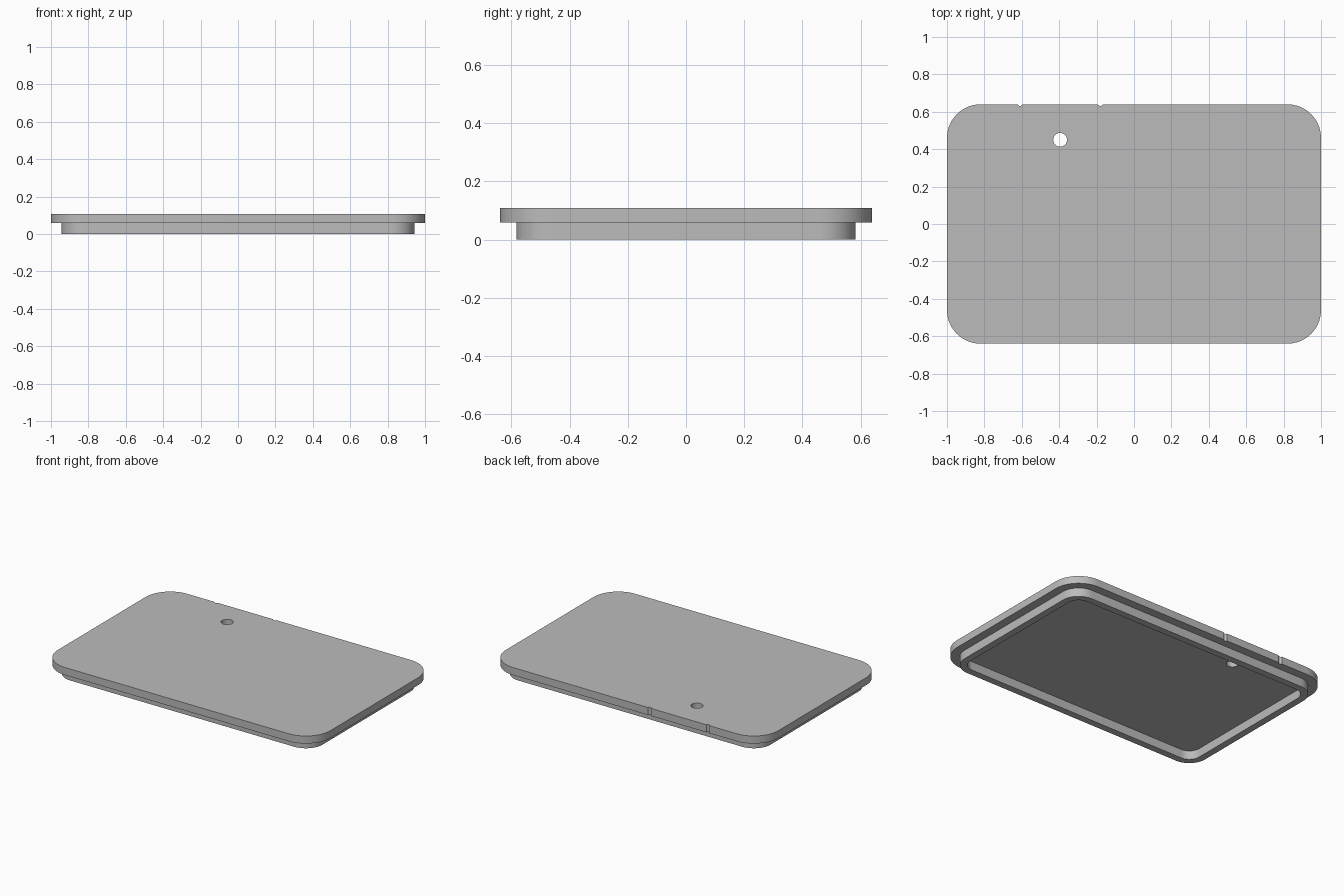
import bpy
import bmesh
from math import cos, sin, pi, radians

cube = bpy.data.objects.get("Cube")
if cube:
    bpy.data.objects.remove(cube, do_unlink=True)

TOP, STEP = 0.108, 0.058
HALF_X, HALF_Y, RADIUS = 1.0, 0.64, 0.18
LIP_INSET, LIP_WALL = 0.057, 0.046
HOLE_X, HOLE_Y, HOLE_R = -0.395, 0.45, 0.037
NOTCH_SPREAD, NOTCH_R = 0.215, 0.013
SEGMENTS = 16

grey = bpy.data.materials.new("grey plastic")
grey.use_nodes = True
colour = (0.5, 0.5, 0.5, 1)
grey.diffuse_color = colour
grey.node_tree.nodes["Principled BSDF"].inputs["Base Color"].default_value = colour


def rounded_ring(bm, inset, z):
    """Loop of vertices around a rounded rectangle, shrunk by inset."""
    r = RADIUS - inset
    cx, cy = HALF_X - RADIUS, HALF_Y - RADIUS
    verts = []
    for quarter, (sx, sy) in enumerate([(1, 1), (-1, 1), (-1, -1), (1, -1)]):
        for i in range(SEGMENTS + 1):
            a = (quarter + i / SEGMENTS) * pi / 2
            verts.append(bm.verts.new((sx * cx + r * cos(a), sy * cy + r * sin(a), z)))
    return verts


# Lid: flat plate with a hollow locating lip underneath
bm = bmesh.new()
inner = LIP_INSET + LIP_WALL
profile = [(0, TOP), (0, STEP), (LIP_INSET, STEP), (LIP_INSET, 0), (inner, 0), (inner, STEP)]
rings = [rounded_ring(bm, inset, z) for inset, z in profile]
for a, b in zip(rings, rings[1:]):
    for i in range(len(a)):
        j = (i + 1) % len(a)
        bm.faces.new((a[i], a[j], b[j], b[i]))
bm.faces.new(rings[0])
bm.faces.new(rings[-1])
bmesh.ops.recalc_face_normals(bm, faces=bm.faces)
mesh = bpy.data.meshes.new("lid")
bm.to_mesh(mesh)
bm.free()
lid = bpy.data.objects.new("lid", mesh)
bpy.context.collection.objects.link(lid)
mesh.materials.append(grey)


def drill(name, x, y, radius):
    """Cut a vertical round hole through the lid."""
    bpy.ops.mesh.primitive_cylinder_add(vertices=32, radius=radius, depth=0.4, location=(x, y, STEP))
    cutter = bpy.context.object
    cutter.name = name
    cutter.hide_render = True
    cutter.data.materials.append(grey)
    mod = lid.modifiers.new(name, "BOOLEAN")
    mod.operation = "DIFFERENCE"
    mod.solver = "EXACT"
    mod.object = cutter
    bpy.context.view_layer.objects.active = lid
    bpy.ops.object.modifier_apply(modifier=mod.name)
    bpy.data.objects.remove(cutter, do_unlink=True)


# Round through hole and the two small grooves in the back edge
drill("hole_cutter", HOLE_X, HOLE_Y, HOLE_R)
for side in (-1, 1):
    drill("notch_cutter", HOLE_X + side * NOTCH_SPREAD, HALF_Y + 0.004, NOTCH_R)

bpy.ops.object.select_all(action="DESELECT")
lid.select_set(True)
bpy.context.view_layer.objects.active = lid
bpy.ops.object.shade_smooth_by_angle(angle=radians(30))
